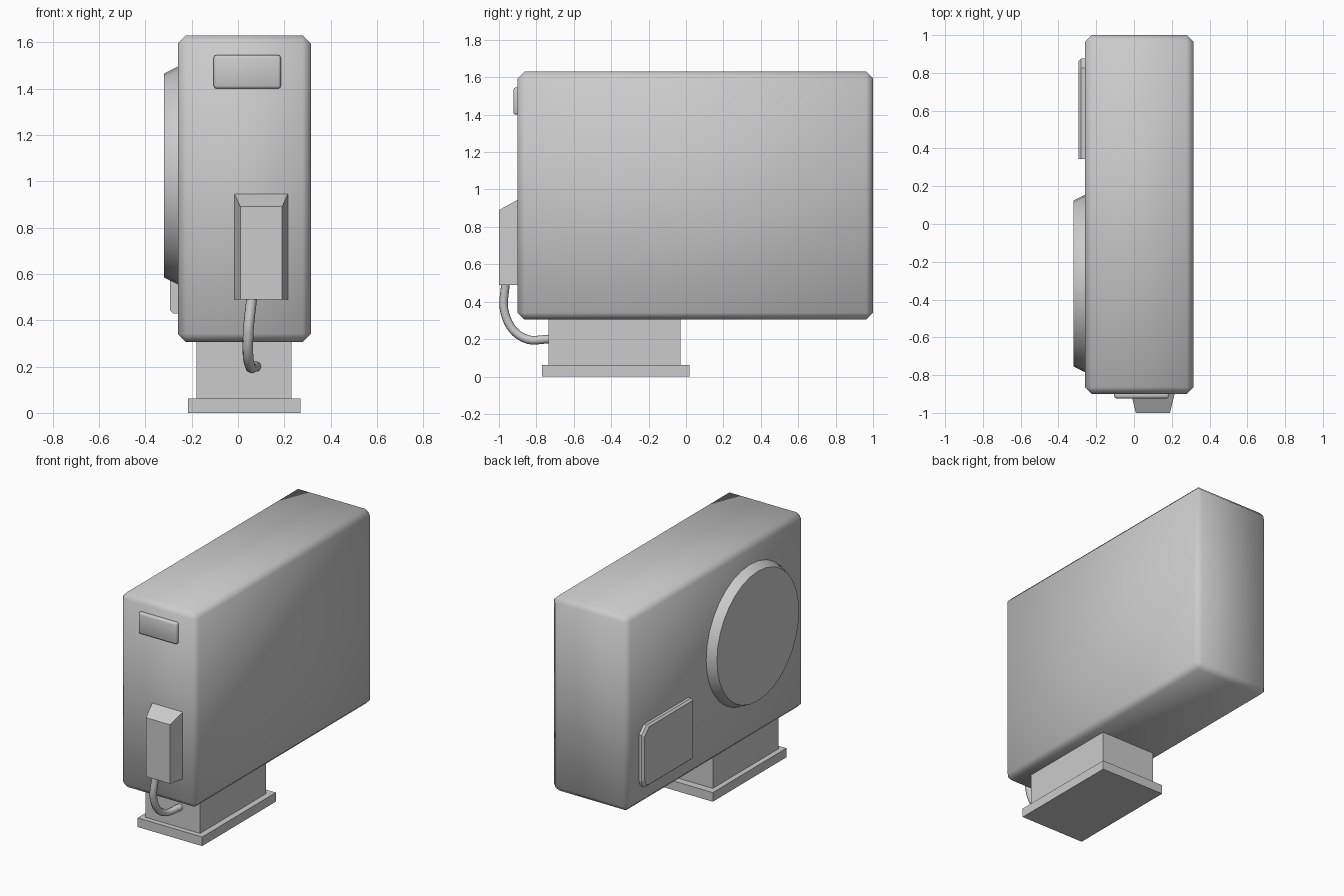
import bpy, bmesh, math
from mathutils import Vector

cube = bpy.data.objects.get("Cube")
if cube:
    bpy.data.objects.remove(cube, do_unlink=True)

grey = bpy.data.materials.new("light_grey")
grey.use_nodes = True
grey.diffuse_color = (0.6, 0.6, 0.6, 1)
grey.node_tree.nodes["Principled BSDF"].inputs["Base Color"].default_value = (0.6, 0.6, 0.6, 1)


def finish(name, bm, smooth=None):
    bmesh.ops.recalc_face_normals(bm, faces=bm.faces)
    mesh = bpy.data.meshes.new(name)
    bm.to_mesh(mesh)
    bm.free()
    mesh.materials.append(grey)
    obj = bpy.data.objects.new(name, mesh)
    bpy.context.collection.objects.link(obj)
    if smooth:
        bpy.ops.object.select_all(action='DESELECT')
        obj.select_set(True)
        bpy.context.view_layer.objects.active = obj
        bpy.ops.object.shade_smooth_by_angle(angle=math.radians(smooth))
    return obj


def box(name, low, high, bevel=0, segments=1, smooth=None):
    bm = bmesh.new()
    bmesh.ops.create_cube(bm, size=1)
    low, high = Vector(low), Vector(high)
    for v in bm.verts:
        v.co = (low + high) / 2 + v.co * (high - low)
    if bevel:
        bmesh.ops.bevel(bm, geom=bm.edges[:], offset=bevel, segments=segments,
                        profile=0.5, affect='EDGES')
    return finish(name, bm, smooth)


def loft(name, rings, smooth=None):
    """Join matching rings of points and cap both ends."""
    bm = bmesh.new()
    loops = [[bm.verts.new(p) for p in ring] for ring in rings]
    n = len(loops[0])
    for a, b in zip(loops, loops[1:]):
        for i in range(n):
            j = (i + 1) % n
            bm.faces.new((a[i], a[j], b[j], b[i]))
    bm.faces.new(loops[0])
    bm.faces.new(loops[-1])
    return finish(name, bm, smooth)


# Main casing
box("casing", (-0.26, -0.9, 0.305), (0.315, 1.0, 1.63), 0.036, 1, 60)

# Stand and foot
box("pedestal", (-0.18, -0.735, 0.05), (0.23, -0.03, 0.33))
box("foot_plate", (-0.215, -0.77, 0), (0.27, 0.02, 0.062))

# Round cover on the side, narrowing outwards
def circle(x, radius, count=32):
    angles = [math.tau * i / count for i in range(count)]
    return [(x, -0.315 + radius * math.cos(a), 1.025 + radius * math.sin(a)) for a in angles]

loft("round_cover", [circle(-0.25, 0.47), circle(-0.26, 0.47), circle(-0.32, 0.44)], 35)

# Side panel with clipped rear corners
def panel(x, inset):
    back, front = 0.875 - inset, 0.345
    low, high, cut = 0.43 + inset, 0.845 - inset, 0.05
    return [(x, front, low), (x, back - cut, low), (x, back - cut / 4, low + cut / 4),
            (x, back, low + cut), (x, back, high - cut), (x, back - cut, high),
            (x, front, high)]

loft("side_panel", [panel(-0.25, 0), panel(-0.28, 0), panel(-0.293, 0.012)])

# Rounded badge plate near the top of the front
box("front_plate", (-0.105, -0.923, 1.4), (0.185, -0.88, 1.545), 0.012, 2, 60)

# Connector housing with sloped sides and top
def housing(y, x0, x1, top):
    return [(x0, y, 0.49), (x1, y, 0.49), (x1, y, top), (x0, y, top)]

loft("connector_housing", [housing(-0.88, -0.015, 0.215, 0.945),
                           housing(-0.9, -0.015, 0.215, 0.945),
                           housing(-1.0, 0.01, 0.19, 0.89)])

# Cable from the housing into the pedestal
curve = bpy.data.curves.new("cable_path", 'CURVE')
curve.dimensions = '3D'
curve.bevel_depth = 0.023
curve.bevel_resolution = 2
curve.resolution_u = 6
curve.use_fill_caps = True
spline = curve.splines.new('BEZIER')
path = [(0.062, -0.965, 0.52), (0.043, -0.963, 0.32), (0.05, -0.87, 0.207), (0.08, -0.72, 0.2)]
spline.bezier_points.add(len(path) - 1)
for point, co in zip(spline.bezier_points, path):
    point.co = co
    point.handle_left_type = point.handle_right_type = 'AUTO'
curve.materials.append(grey)
cable = bpy.data.objects.new("cable", curve)
bpy.context.collection.objects.link(cable)
